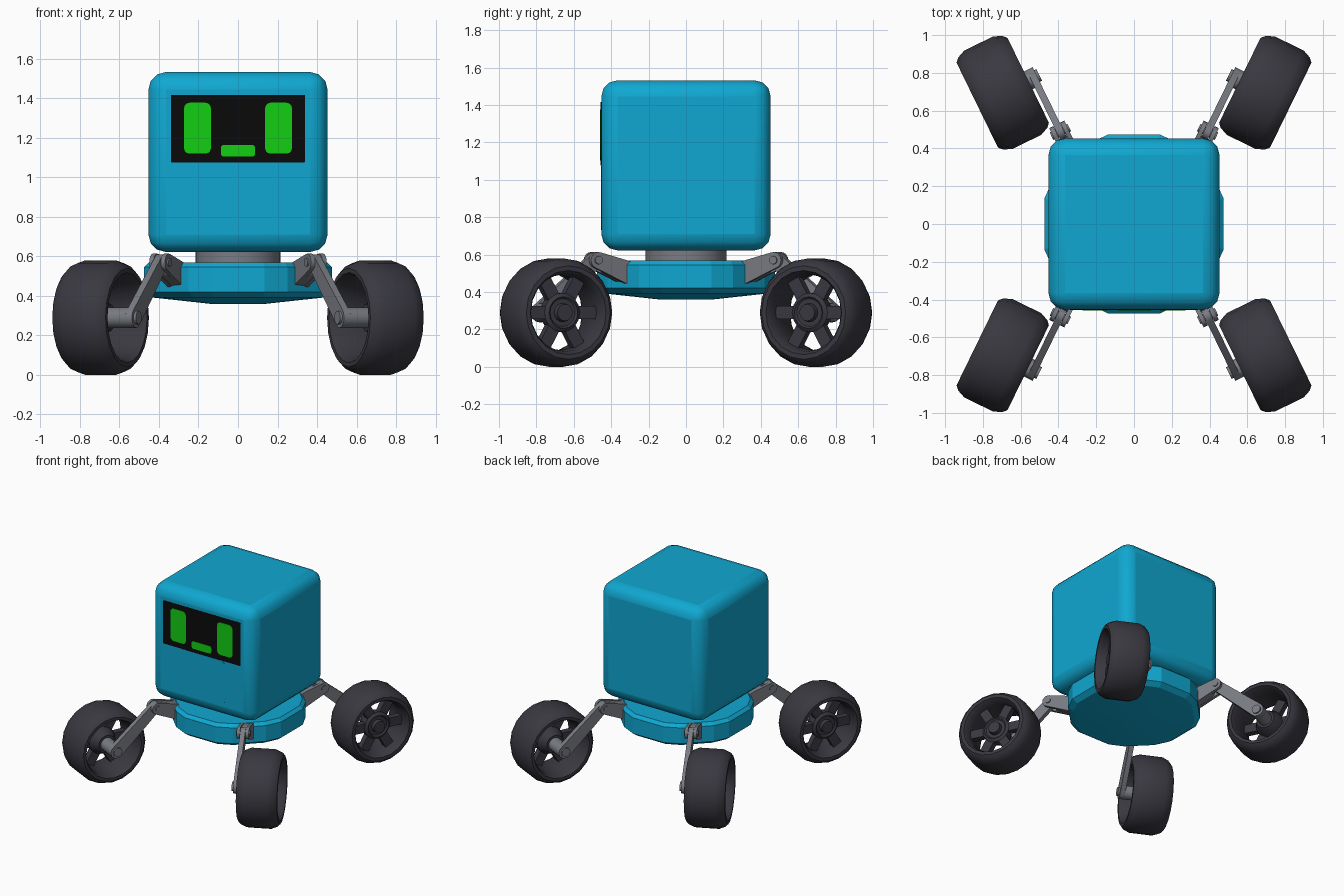
import bpy, bmesh, math

if "Cube" in bpy.data.objects:
    bpy.data.objects.remove(bpy.data.objects["Cube"])

def material(name, rgb):
    m = bpy.data.materials.new(name)
    m.diffuse_color = (*rgb, 1)
    m.use_nodes = True
    m.node_tree.nodes["Principled BSDF"].inputs["Base Color"].default_value = m.diffuse_color
    return m

BLUE = material("bright blue paint", (0.005, 0.39, 0.64))
BLACK = material("screen black", (0.003, 0.003, 0.003))
GREEN = material("display green", (0.006, 0.62, 0.006))
RUBBER = material("dark rubber", (0.042, 0.040, 0.052))
METAL = material("grey metal", (0.19, 0.20, 0.225))

def build(name, verts, faces, mat, angle=35):
    me = bpy.data.meshes.new(name)
    me.from_pydata(verts, [], faces)
    bm = bmesh.new()
    bm.from_mesh(me)
    bmesh.ops.recalc_face_normals(bm, faces=bm.faces)
    bm.to_mesh(me)
    bm.free()
    me.materials.append(mat)
    ob = bpy.data.objects.new(name, me)
    bpy.context.collection.objects.link(ob)
    bpy.ops.object.select_all(action='DESELECT')
    ob.select_set(True)
    bpy.context.view_layer.objects.active = ob
    bpy.ops.object.shade_smooth_by_angle(angle=math.radians(angle))
    return ob

def loft(rings, closed=False):
    """Skin rings of equal length; cap the ends, or join last to first."""
    n, m = len(rings[0]), len(rings)
    verts = [p for r in rings for p in r]
    faces = []
    for i in range(m if closed else m - 1):
        a, b = i * n, ((i + 1) % m) * n
        faces += [(a + k, a + (k + 1) % n, b + (k + 1) % n, b + k) for k in range(n)]
    if not closed:
        faces += [tuple(range(n))[::-1], tuple(range((m - 1) * n, m * n))]
    return verts, faces

def lathe(profile, n=20, closed=False, v0=0, z0=0):
    """Turn (u, radius) points about the wheel axis u."""
    return loft([[(u, v0 + r * math.cos(2 * math.pi * k / n), z0 + r * math.sin(2 * math.pi * k / n))
                  for k in range(n)] for u, r in profile], closed)

def link(p, rp, q, rq, u0, u1, n=8):
    """Round-ended link plate in the (v, z) plane, from p to q."""
    a = math.atan2(q[1] - p[1], q[0] - p[0])
    out = []
    for c, r, start in ((p, rp, a + math.pi / 2), (q, rq, a - math.pi / 2)):
        out += [(c[0] + r * math.cos(start + math.pi * k / n), c[1] + r * math.sin(start + math.pi * k / n))
                for k in range(n + 1)]
    return loft([[(u, v, z) for v, z in out] for u in (u0, u1)])

def merge(parts):
    verts, faces = [], []
    for v, f in parts:
        o = len(verts)
        verts += v
        faces += [tuple(i + o for i in g) for g in f]
    return verts, faces

# Head: rounded cube
h, lo, hi = 0.453, 0.622, 1.532
square = [(-h, -h), (h, -h), (h, h), (-h, h)]
head = build("head", *loft([[(x, y, z) for x, y in square] for z in (lo, hi)]), BLUE)
bev = head.modifiers.new("rounded edges", 'BEVEL')
bev.width, bev.segments = 0.088, 3

# Face plates on the front of the head
def plate(name, x0, x1, z0, z1, out, mat, c):
    pts = []
    for cx, cz, a0 in ((x1 - c, z1 - c, 0), (x0 + c, z1 - c, 90), (x0 + c, z0 + c, 180), (x1 - c, z0 + c, 270)):
        for k in range(4):
            a = math.radians(a0 + 30 * k)
            pts.append((cx + c * math.cos(a), cz + c * math.sin(a)))
    build(name, *loft([[(x, y, z) for x, z in pts] for y in (-h + 0.002, -h - out)]), mat)

plate("screen", -0.34, 0.34, 1.075, 1.417, 0.003, BLACK, 0.006)
for side, s in (("left", -1), ("right", 1)):
    plate(side + "_eye", s * 0.205 - 0.068, s * 0.205 + 0.068, 1.119, 1.377, 0.006, GREEN, 0.028)
plate("mouth", -0.087, 0.087, 1.104, 1.164, 0.006, GREEN, 0.016)
plate("chest_panel", -0.2, 0.2, 0.732, 1.073, 0.002, BLUE, 0.03)

# Neck
build("neck", *loft([[(0.216 * math.cos(math.pi * k / 16), 0.216 * math.sin(math.pi * k / 16), z)
                      for k in range(32)] for z in (0.55, 0.64)]), METAL)

# Chassis: octagon with a raised panel on each side, shallow pointed belly
corner = [(0.42, -0.25), (0.475, -0.135), (0.475, 0.135), (0.42, 0.25)]
plan = []
for q in range(4):
    c, s = round(math.cos(q * math.pi / 2)), round(math.sin(q * math.pi / 2))
    plan += [(c * x - s * y, s * x + c * y) for x, y in corner]
levels = [(0.36, 0.3), (0.392, 0.92), (0.42, 1), (0.545, 1), (0.568, 0.95)]
build("chassis", *loft([[(x * k, y * k, z) for x, y in plan] for z, k in levels]), BLUE, 8)

# Wheel and leg parts in wheel space: u = axle (outward), v = rolling direction, z
tyre = lathe([(-0.15, 0.228), (-0.15, 0.25), (-0.13, 0.271), (-0.085, 0.29), (0.085, 0.29), (0.13, 0.271),
              (0.15, 0.25), (0.15, 0.225), (0.12, 0.208), (0.04, 0.2), (-0.12, 0.215)], 20, True)
hub = lathe([(-0.05, 0.07), (0.02, 0.105), (0.075, 0.105), (0.09, 0.085), (0.08, 0.075), (0.08, 0.05),
             (0.11, 0.045), (0.11, 0.02)], 16)

def spoke(a):
    ring = [[(u, r, w) for u, w in ((0.025, -0.035), (0.075, -0.035), (0.075, 0.035), (0.025, 0.035))]
            for r in (0.08, 0.208)]
    c, s = math.cos(a), math.sin(a)
    return loft([[(u, r * c - w * s, r * s + w * c) for u, r, w in q] for q in ring])

spokes = merge([spoke(math.pi / 3 * k) for k in range(6)])
axle = lathe([(-0.215, 0.025), (-0.215, 0.034), (-0.2, 0.034), (-0.165, 0.034), (-0.165, 0.052),
              (-0.03, 0.052)], 16)
elbow, mount = (-0.32, 0.28), (-0.57, 0.19)
lower_arm = link(elbow, 0.04, (0, 0), 0.052, -0.202, -0.165)
upper_arm = merge([link(mount, 0.066, elbow, 0.044, -0.228, -0.204),
                   link(mount, 0.066, elbow, 0.044, -0.163, -0.139),
                   link(mount, 0.064, (-0.40, 0.251), 0.048, -0.205, -0.162)])
pin = lathe([(-0.236, 0.022), (-0.131, 0.022)], 12, False, *elbow)
parts = (("tyre", tyre, RUBBER), ("hub", hub, RUBBER), ("spokes", spokes, RUBBER), ("axle", axle, METAL),
         ("lower_arm", lower_arm, METAL), ("upper_arm", upper_arm, METAL), ("elbow_pin", pin, METAL))

# Place a mirrored leg and wheel at each corner
C, S = math.cos(math.radians(26)), math.sin(math.radians(26))
for fb, sy in (("front", -1), ("back", 1)):
    for lr, sx in (("left", -1), ("right", 1)):
        for part, (verts, faces), mat in parts:
            placed = [(sx * (0.695 + C * u + S * v), sy * (0.695 - S * u + C * v), 0.29 + z) for u, v, z in verts]
            build(f"{fb}_{lr}_{part}", placed, faces, mat)
